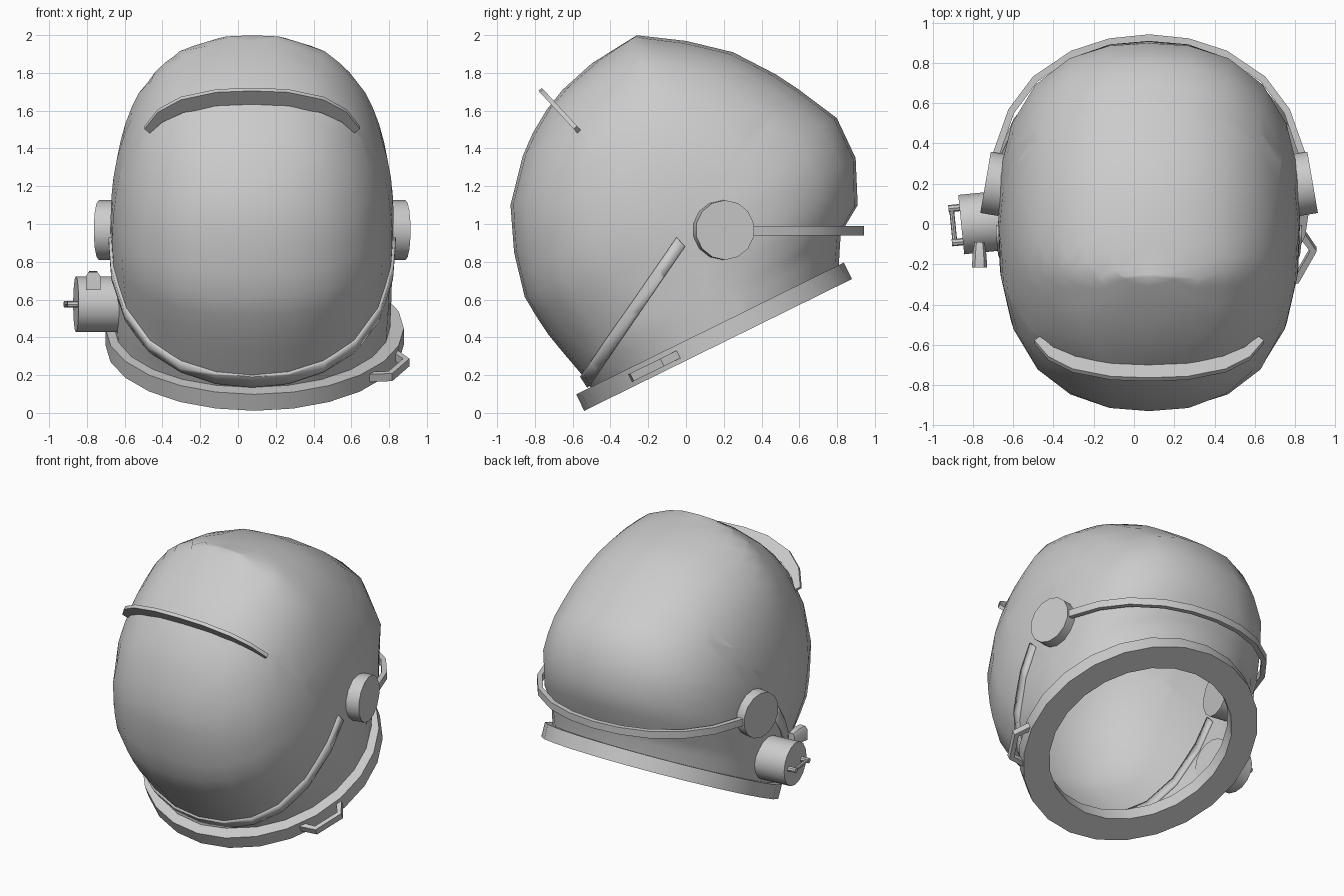
import bpy, bmesh, math
from mathutils import Vector, Matrix

if "Cube" in bpy.data.objects:
    bpy.data.objects.remove(bpy.data.objects["Cube"])

X0 = 0.075
TILT = Matrix.Translation((X0, 0.17, 0.36)) @ Matrix.Rotation(math.radians(26.2), 4, 'X')

def finish(name, bm, angle=40):
    me = bpy.data.meshes.new(name)
    bmesh.ops.recalc_face_normals(bm, faces=bm.faces[:])
    bm.to_mesh(me)
    bm.free()
    ob = bpy.data.objects.new(name, me)
    bpy.context.collection.objects.link(ob)
    bpy.ops.object.select_all(action='DESELECT')
    ob.select_set(True)
    bpy.context.view_layer.objects.active = ob
    bpy.ops.object.shade_smooth_by_angle(angle=math.radians(angle))
    return ob

def loft(rows, loop=False, caps=True):
    """Skin closed cross-sections; loop joins the last to the first."""
    bm = bmesh.new()
    v = [[bm.verts.new(p) for p in r] for r in rows]
    n, m = len(v), len(v[0])
    for i in range(n if loop else n - 1):
        a, b = v[i], v[(i + 1) % n]
        for j in range(m):
            bm.faces.new((a[j], a[(j + 1) % m], b[(j + 1) % m], b[j]))
    if caps and not loop:
        bm.faces.new(v[0])
        bm.faces.new(v[-1])
    return bm

def cylinder(name, centre, axis, r1, r2, depth, sides):
    bm = bmesh.new()
    rot = Vector(axis).to_track_quat('Z', 'Y').to_matrix().to_4x4()
    bmesh.ops.create_cone(bm, cap_ends=True, segments=sides, radius1=r1, radius2=r2,
                          depth=depth, matrix=Matrix.Translation(centre) @ rot)
    return finish(name, bm)

def lerp_at(w, pts):
    for (u0, w0), (u1, w1) in zip(pts, pts[1:]):
        if w <= w1:
            return u0 + (u1 - u0) * (w - w0) / (w1 - w0)
    return pts[-1][0]

# Side silhouette in the collar's tilted frame (along, up)
FRONT = [(-.70, .05), (-.716, .174), (-.78, .428), (-.81, .665), (-.753, .916), (-.66, 1.149),
         (-.447, 1.40), (-.20, 1.559), (.056, 1.632), (.337, 1.661)]
BACK = [(.74, .05), (.764, .104), (.843, .243), (.99, .338), (1.09, .566), (1.094, .80),
        (.936, 1.11), (.755, 1.355), (.558, 1.519), (.337, 1.661)]
OUTLINE = [Vector(p) for p in FRONT + BACK[-2::-1]]
CEN = Vector((.1, .6))

def gauge(u, w):
    """Distance from the dome centre relative to the silhouette."""
    d = Vector((u, w)) - CEN
    for p, q in zip(OUTLINE, OUTLINE[1:]):
        a, e = p - CEN, q - p
        den = e.x * d.y - e.y * d.x
        if abs(den) < 1e-9:
            continue
        k = -(a.x * d.y - a.y * d.x) / den
        hit = a + e * k
        if -1e-6 <= k <= 1 + 1e-6 and hit.dot(d) > 0:
            return d.length / hit.length
    return 0

def dome_ring(w, n=24):
    f, b = lerp_at(w, FRONT), lerp_at(w, BACK)
    mid, half = (f + b) / 2, (b - f) / 2
    t = min(1, (w - .05) / .55)
    wide, ex = .73 + .02 * t, 2 + .5 * t
    out = []
    for i in range(n):
        c, s = math.cos(2 * math.pi * i / n), math.sin(2 * math.pi * i / n)
        lo, hi = 0, 1.5
        for _ in range(30):
            k = (lo + hi) / 2
            g = gauge(mid + k * s * half, w) if w > .6 else abs(k * s)
            if abs(k * c) ** ex + g ** ex < 1:
                lo = k
            else:
                hi = k
        out.append(TILT @ Vector((lo * c * wide, mid + lo * s * half, w)))
    return out

# Dome, cut along the visor lines and split into shell, visor and rim
levels = [.05, .104, .174, .243, .338, .45, .566, .68, .80, .916, 1.03, 1.15, 1.26,
          1.355, 1.44, 1.519, 1.575, 1.632, 1.655]
dome = loft([dome_ring(w) for w in levels], caps=False)
tip = dome.verts.new(TILT @ Vector((0, .337, 1.661)))
dome.verts.ensure_lookup_table()
top = [dome.verts[(len(levels) - 1) * 24 + i] for i in range(24)]
for i in range(24):
    dome.faces.new((top[i], top[(i + 1) % 24], tip))
P = Vector((0, -.05, .93))
NA = Vector((0, -.735, -.678)).normalized()
NB = Vector((0, -.825, .565)).normalized()
for co, no in ((P, NA), (P, NB), (P - NB * .065, NB)):
    bmesh.ops.bisect_plane(dome, geom=dome.verts[:] + dome.edges[:] + dome.faces[:],
                           plane_co=co, plane_no=no)

def part_of(face):
    d = face.calc_center_median() - P
    if d.dot(NA) > 0 and d.dot(NB) > -.065:
        return "visor" if d.dot(NB) > 0 else "visor_rim"
    return "helmet_shell"

for name in ("helmet_shell", "visor", "visor_rim"):
    bm = dome.copy()
    bmesh.ops.delete(bm, geom=[f for f in bm.faces if part_of(f) != name], context='FACES')
    ob = finish(name, bm)
    if name == "visor_rim":
        mod = ob.modifiers.new("thickness", 'SOLIDIFY')
        mod.thickness, mod.offset = .03, 0
dome.free()

# Brim over the visor
half = [(.57, .79, .03), (.5, .91, .07), (.38, 1.0, .09), (.19, 1.055, .11), (0, 1.065, .12)]
path = [(-x, t, d) for x, t, d in half] + half[-2::-1]
D = Vector((0, -.678, .735))
rows = []
for x, t, d in path:
    o = Vector((X0 + x, P.y, P.z)) + D * t
    i = o - D * d - Vector((x * .05, 0, 0))
    n = NA * .012
    rows.append([o + n, o - n, i - n, i + n])
finish("brim", loft(rows))

# Tilted collar ring
rows = []
for k in range(24):
    a = 2 * math.pi * k / 24
    rows.append([TILT @ Vector((.013 + r * math.cos(a), r * math.sin(a), w))
                 for r, w in ((.79, 0), (.79, .097), (.615, .097), (.615, 0))])
finish("collar_ring", loft(rows, loop=True))

# Ear discs
for side, name in ((1, "right_ear_disc"), (-1, "left_ear_disc")):
    ax = Vector((side * .985, .17, 0)).normalized()
    cylinder(name, Vector((X0 + side * .812, .207, .968)) - ax * .1, ax, .158, .158, .2, 14)

# Strap round the back, ear to ear
half = [(.78, .25), (.755, .36), (.685, .56), (.565, .72), (.38, .845), (.195, .905), (0, .925)]
path = half + [(-x, y) for x, y in half[-2::-1]]
rows = []
for x, y in path:
    p = Vector((X0 + x, y, .965))
    n = Vector((x, y - .1, 0)).normalized() * .017
    z = Vector((0, 0, .025))
    rows.append([p + n + z, p + n - z, p - n - z, p - n + z])
finish("back_strap", loft(rows))

# Valve on the left, with its handle and knob
ax = Vector((-.99, -.1, 0)).normalized()
face = Vector((-.858, -.003, .575))
cylinder("valve_body", face - ax * .11, ax, .148, .148, .22, 16)
along = Vector((.1, -.99, 0)).normalized()
for s in (1, -1):
    cylinder("valve_handle_post", face + along * .085 * s + ax * .02, ax, .018, .018, .07, 8)
cylinder("valve_handle_bar", face + ax * .04, along, .012, .012, .2, 8)
rows = []
for y, hw, z0, z1 in ((-.09, .025, .665, .735), (-.15, .034, .655, .75), (-.215, .038, .65, .745)):
    rows.append([(-.767 + sx * hw, y, z) for sx, z in
                 ((-1, z0), (1, z0), (1, z1 - .02), (.6, z1), (-.6, z1), (-1, z1 - .02))])
finish("valve_knob", loft(rows))

# Bracket on the right front of the collar
a = math.radians(-27)
R = Vector((math.cos(a), math.sin(a), 0))
T = Vector((-math.sin(a), math.cos(a), 0))
rows = []
for (ro, to), (ri, ti) in (((.75, .175), (.75, .135)), ((.872, .1), (.842, .085)),
                           ((.872, -.1), (.842, -.085)), ((.75, -.175), (.75, -.135))):
    rows.append([TILT @ (R * r + T * t + Vector((.01, 0, w)))
                 for r, t, w in ((ro, to, .025), (ro, to, .07), (ri, ti, .07), (ri, ti, .025))])
finish("collar_bracket", loft(rows), 20)
